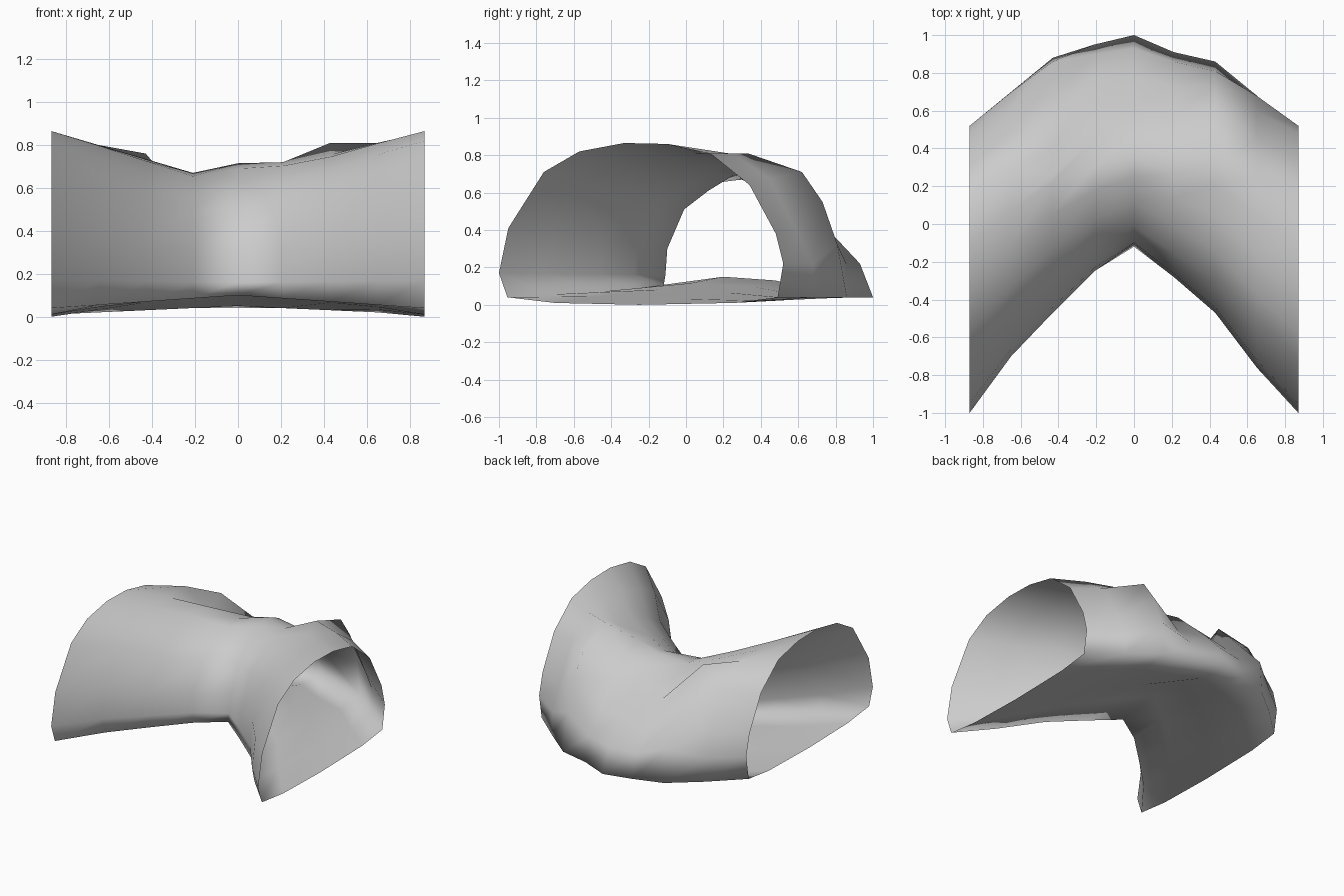
import bpy, bmesh

if "Cube" in bpy.data.objects:
    bpy.data.objects.remove(bpy.data.objects["Cube"])

# Cross-sections (y, z): open end and middle of the bend, same point order
END = [(-1.0, .17), (-.95, .41), (-.76, .71), (-.57, .82), (-.33, .865), (-.10, .86),
       (.13, .81), (.34, .64), (.48, .38), (.52, .22), (.49, .04),
       (.25, .01), (-.25, .0), (-.70, .01), (-.955, .04)]
MID = [(-.11, .16), (-.10, .30), (-.01, .51), (.12, .61), (.25, .69), (.35, .715),
       (.48, .66), (.62, .53), (.78, .38), (.93, .22), (1.0, .04),
       (.75, .05), (.48, .13), (.20, .15), (-.12, .10)]

# Stations along the bent tube: x, inner y, outer y, top z
STATIONS = [(-.87, -1.0, .52, .865), (-.65, -.70, .70, .80), (-.43, -.47, .89, .735),
            (-.21, -.25, .95, .67), (0, -.12, 1.0, .715), (.21, -.28, .91, .72),
            (.43, -.47, .86, .755), (.65, -.76, .68, .81), (.87, -1.0, .52, .865)]

# Local bulges and the dent: (station, point) -> y, z
TWEAKS = {(1, 6): (.29, .80), (1, 7): (.47, .66),
          (2, 6): (.26, .69), (2, 7): (.41, .76), (2, 8): (.66, .50),
          (2, 9): (.86, .29), (2, 10): (.88, .04),
          (6, 6): (.33, .81), (6, 7): (.62, .71), (6, 8): (.73, .55), (6, 9): (.81, .32),
          (7, 6): (.25, .81), (7, 7): (.45, .67)}


def unit(profile):
    """Profile with y rescaled to 0..1."""
    lo, hi = min(p[0] for p in profile), max(p[0] for p in profile)
    return [((y - lo) / (hi - lo), z) for y, z in profile]


def section(x, inner, outer, top):
    t = abs(x) / .87
    pts = [(a[0] * t + b[0] * (1 - t), a[1] * t + b[1] * (1 - t))
           for a, b in zip(unit(END), unit(MID))]
    lo, hi = min(p[0] for p in pts), max(p[0] for p in pts)
    peak = max(p[1] for p in pts)
    out = []
    for y, z in pts:
        if z > .16:
            z = .16 + (z - .16) * (top - .16) / (peak - .16)
        out.append((x, inner + (outer - inner) * (y - lo) / (hi - lo), z))
    return out


# Bent open tube, lofted between stations
bm = bmesh.new()
rings = [[bm.verts.new(p) for p in section(*s)] for s in STATIONS]
for (s, p), (y, z) in TWEAKS.items():
    rings[s][p].co.yz = y, z
n = len(END)
for a, b in zip(rings, rings[1:]):
    for i in range(n):
        j = (i + 1) % n
        bm.faces.new((a[i], a[j], b[j], b[i]))
bmesh.ops.recalc_face_normals(bm, faces=bm.faces)
if max(bm.faces, key=lambda f: f.calc_center_median().z).normal.z < 0:
    bmesh.ops.reverse_faces(bm, faces=bm.faces)
for f in bm.faces:
    f.smooth = True

mesh = bpy.data.meshes.new("bent_tunnel")
bm.to_mesh(mesh)
bm.free()
tunnel = bpy.data.objects.new("bent_tunnel", mesh)
bpy.context.collection.objects.link(tunnel)
